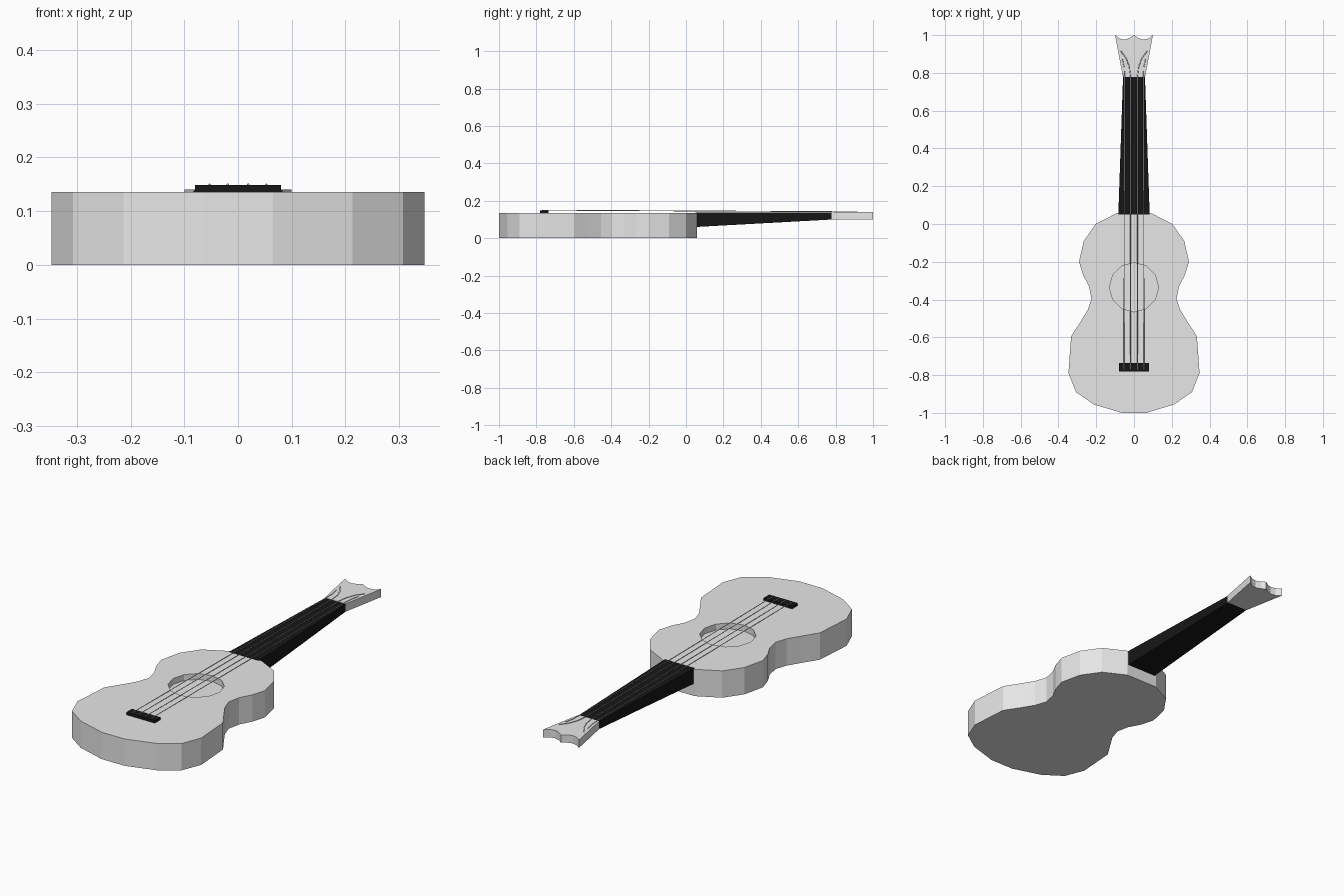
import bpy, bmesh, math

if "Cube" in bpy.data.objects:
    bpy.data.objects.remove(bpy.data.objects["Cube"])


def material(name, rgb):
    m = bpy.data.materials.new(name)
    m.diffuse_color = (*rgb, 1)
    m.use_nodes = True
    m.node_tree.nodes["Principled BSDF"].inputs["Base Color"].default_value = m.diffuse_color
    return m


GREY = material("pale grey", (0.8, 0.8, 0.8))
BLACK = material("black", (0.008, 0.008, 0.008))


def make_object(name, bm, mat):
    bmesh.ops.recalc_face_normals(bm, faces=bm.faces[:])
    me = bpy.data.meshes.new(name)
    bm.to_mesh(me)
    bm.free()
    me.materials.append(mat)
    ob = bpy.data.objects.new(name, me)
    bpy.context.collection.objects.link(ob)
    return ob


def prism(name, outline, bottom, top, mat):
    """Extrude a plan outline; bottom and top give z as functions of y."""
    bm = bmesh.new()
    low = [bm.verts.new((x, y, bottom(y))) for x, y in outline]
    high = [bm.verts.new((x, y, top(y))) for x, y in outline]
    bm.faces.new(low[::-1])
    bm.faces.new(high)
    n = len(outline)
    for i in range(n):
        j = (i + 1) % n
        bm.faces.new((low[i], low[j], high[j], high[i]))
    return make_object(name, bm, mat)


def level(z):
    return lambda y: z


def mirrored(half):
    """Close a half outline with its mirror image, sharing points on x = 0."""
    return half + [(-x, y) for x, y in reversed(half) if x > 0]


# Body: waisted outline with a shallow round sound hole
TOP = 0.136
half_body = [(0.065, -1.0), (0.213, -0.955), (0.307, -0.89), (0.347, -0.79),
             (0.333, -0.595), (0.285, -0.52), (0.245, -0.455), (0.225, -0.395),
             (0.238, -0.33), (0.27, -0.27), (0.291, -0.2), (0.266, -0.09),
             (0.203, 0.0), (0.09, 0.058)]
body = prism("body", mirrored(half_body), level(0), level(TOP), GREY)
ring = [(0.13 * math.cos(i * math.tau / 12), -0.335 + 0.13 * math.sin(i * math.tau / 12))
        for i in range(12)]
cutter = prism("sound_hole_cutter", ring, level(TOP - 0.03), level(TOP + 0.05), GREY)
cutter.hide_render = True
cutter.hide_viewport = True
cut = body.modifiers.new("sound hole", 'BOOLEAN')
cut.operation = 'DIFFERENCE'
cut.solver = 'EXACT'
cut.object = cutter

# Neck: tapers in width and thickness towards the head
prism("neck", mirrored([(0.083, 0.05), (0.058, 0.78)]),
      lambda y: 0.06 + (y - 0.05) / 0.73 * 0.04, level(0.138), BLACK)

# Head: flared plate with a scalloped end
half_head = [(0.058, 0.778), (0.076, 0.87), (0.1, 1.0), (0.074, 0.981),
             (0.048, 0.976), (0.022, 0.985), (0.0, 1.0)]
prism("head", mirrored(half_head), level(0.1), level(0.14), GREY)

# Bridge
prism("bridge", mirrored([(0.08, -0.78), (0.08, -0.735)]), level(TOP - 0.002), level(0.149), BLACK)


# Strings: straight above the body and neck, fanning out on the head
def string(name, points):
    cu = bpy.data.curves.new(name, 'CURVE')
    cu.dimensions = '3D'
    cu.bevel_depth = 0.0022
    cu.bevel_resolution = 0
    cu.use_fill_caps = True
    sp = cu.splines.new('POLY')
    sp.points.add(len(points) - 1)
    for p, co in zip(sp.points, points):
        p.co = (*co, 1)
    cu.materials.append(GREY)
    bpy.context.collection.objects.link(bpy.data.objects.new(name, cu))


for side, label in ((-1, "left"), (1, "right")):
    string(label + "_outer_string",
           [(side * 0.053, -0.77, 0.15), (side * 0.05, 0.78, 0.142),
            (side * 0.052, 0.83, 0.141), (side * 0.062, 0.875, 0.141)])
    string(label + "_inner_string",
           [(side * 0.019, -0.77, 0.15), (side * 0.018, 0.78, 0.142),
            (side * 0.024, 0.83, 0.141), (side * 0.043, 0.88, 0.141),
            (side * 0.07, 0.915, 0.141)])
